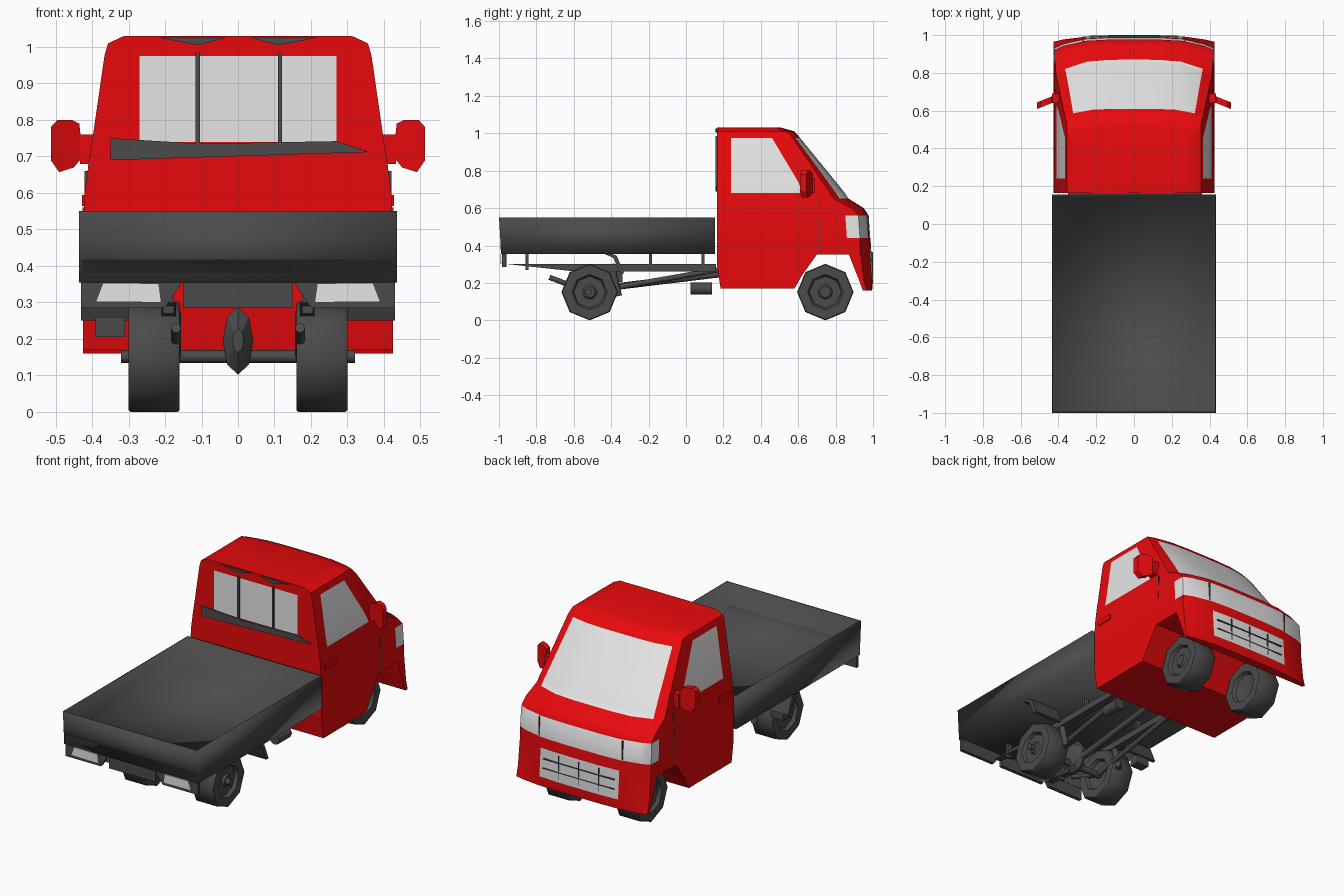
import bpy, bmesh, math
from mathutils import Vector

cube = bpy.data.objects.get("Cube")
if cube:
    bpy.data.objects.remove(cube, do_unlink=True)


def material(name, rgb):
    m = bpy.data.materials.new(name)
    m.use_nodes = True
    color = (*rgb, 1.0)
    m.diffuse_color = color
    m.node_tree.nodes["Principled BSDF"].inputs["Base Color"].default_value = color
    return m


RED = material("red_paint", (0.84, 0.003, 0.004))
DARK = material("dark_grey", (0.07, 0.07, 0.07))
GLASS = material("pale_glass", (0.79, 0.79, 0.79))
CHROME = material("silver", (0.79, 0.79, 0.79))


def finish(name, bm, mats, angle=30):
    bmesh.ops.recalc_face_normals(bm, faces=bm.faces)
    mesh = bpy.data.meshes.new(name)
    bm.to_mesh(mesh)
    bm.free()
    for m in mats:
        mesh.materials.append(m)
    ob = bpy.data.objects.new(name, mesh)
    bpy.context.collection.objects.link(ob)
    if angle:
        bpy.ops.object.select_all(action="DESELECT")
        ob.select_set(True)
        bpy.context.view_layer.objects.active = ob
        bpy.ops.object.shade_smooth_by_angle(angle=math.radians(angle))
    return ob


def loft(name, rings, mats, rule=None, angle=30):
    """Skin closed rings of points, cap both ends."""
    bm = bmesh.new()
    vs = [[bm.verts.new(p) for p in ring] for ring in rings]
    n = len(vs[0])
    for i in range(len(vs) - 1):
        for j in range(n):
            k = (j + 1) % n
            f = bm.faces.new((vs[i][j], vs[i][k], vs[i + 1][k], vs[i + 1][j]))
            f.material_index = rule(i, j) if rule else 0
    bm.faces.new(vs[0])
    bm.faces.new(vs[-1])
    return finish(name, bm, mats, angle)


def prism(name, pts, axis, lo, hi, mat):
    """Extrude a 2D outline along x (outline y,z) or along y (outline x,z)."""
    place = (lambda p, t: (t, *p)) if axis == "x" else (lambda p, t: (p[0], t, p[1]))
    return loft(name, [[place(p, t) for p in pts] for t in (lo, hi)], [mat], angle=0)


def box(name, x, y, z, mat):
    return prism(name, [(x[0], z[0]), (x[1], z[0]), (x[1], z[1]), (x[0], z[1])],
                 "y", y[0], y[1], mat)


def rod(name, a, b, r, mat, sides=8):
    a, b = Vector(a), Vector(b)
    q = (b - a).to_track_quat("Z", "Y")
    turn = [2 * math.pi * k / sides for k in range(sides)]
    circle = [q @ Vector((r * math.cos(t), r * math.sin(t), 0)) for t in turn]
    return loft(name, [[p + c for c in circle] for p in (a, b)], [mat], angle=50)


def span(c, h):
    return (c - h, c + h)


# Cab: horizontal rings of z, front corner y, front bulge, half width, side window front
BACK = 0.165
FRONT = [1, 0.88, 0.6, 0.3, 0, -0.3, -0.6, -0.88, -1]
LEVELS = [
    (0.39, 0.93, 0.06, 0.425, 0.70),
    (0.44, 0.93, 0.055, 0.425, 0.70),
    (0.56, 0.922, 0.055, 0.422, 0.70),
    (0.60, 0.885, 0.065, 0.42, 0.68),
    (0.65, 0.79, 0.08, 0.413, 0.64),
    (0.68, 0.77, 0.08, 0.41, 0.625),
    (0.74, 0.73, 0.072, 0.40, 0.60),
    (0.975, 0.57, 0.04, 0.366, 0.46),
    (1.01, 0.54, 0.04, 0.356, 0.44),
    (1.03, 0.48, 0.03, 0.313, 0.40),
]


def front_curve(z, yf, bulge, w):
    return [(t * w, yf + bulge * (1 - t ** 4), z) for t in FRONT]


def cab_ring(z, yf, bulge, w, wf):
    rear = [(x, BACK, z) for x in (-w, -0.27, 0, 0.27, w)]
    side = [(w, y, z) for y in (0.24, wf, yf - 0.07)]
    other = [(-w, y, z) for y in (yf - 0.07, wf, 0.24)]
    return rear + side + front_curve(z, yf, bulge, w) + other


def cab_colour(i, j):
    if i == 6 and j in (1, 2):                  # rear window
        return 1
    if i in (5, 6) and j in (5, 18):            # door windows
        return 1
    if i in (4, 5, 6) and 9 <= j <= 14:         # windscreen
        return 1
    if i == 1 and 7 <= j <= 16:                 # headlamp band
        return 2
    return 0


loft("cab", [cab_ring(*lv) for lv in LEVELS], [RED, GLASS, CHROME], cab_colour, 35)

# Lower cab with the wheel arch cut away in front
prism("lower_cab", [(0.185, 0.17), (0.58, 0.17), (0.62, 0.24), (0.70, 0.352), (0.875, 0.352),
                    (0.875, 0.39), (0.165, 0.39), (0.165, 0.30)], "x", -0.425, 0.425, RED)

# Front bumper with the grille
bumper = []
for z, yf, bulge, back in ((0.16, 0.965, 0.03, 0.945), (0.215, 0.95, 0.05, 0.925),
                           (0.38, 0.93, 0.06, 0.86), (0.39, 0.93, 0.06, 0.86)):
    bumper.append(front_curve(z, yf, bulge, 0.425) + [(-0.425, back, z), (0.425, back, z)])
loft("front_bumper", bumper, [RED, CHROME], lambda i, j: int(i == 1 and 2 <= j <= 5))
for z in (0.27, 0.325):
    box("grille_bar", (-0.23, 0.23), (0.985, 0.999), span(z, 0.002), DARK)
for x in (-0.13, 0, 0.13):
    box("grille_post", span(x, 0.002), (0.985, 0.999), (0.23, 0.365), DARK)

# Rear window frame and dividers
prism("rear_window_sill", [(-0.35, 0.69), (0.36, 0.712), (0.27, 0.742), (-0.1, 0.735), (-0.35, 0.75)],
      "y", 0.157, 0.166, DARK)
for x in (-0.11, 0.115):
    box("rear_window_divider", span(x, 0.006), (0.157, 0.166), (0.735, 0.985), DARK)
for s in (-1, 1):
    prism("roof_edge_strip", [(s * 0.22, 1.026), (s * 0.03, 1.026), (s * 0.11, 1.005)],
          "y", 0.157, 0.166, DARK)

# Parts on both sides of the cab; the mirrors are swept back
MIRROR = [(0.45, 0.67), (0.425, 0.70), (0.435, 0.79), (0.455, 0.80), (0.495, 0.80),
          (0.513, 0.78), (0.513, 0.69), (0.49, 0.657)]
for s in (-1, 1):
    loft("wing_mirror", [[(s * x, y + 0.4 * (0.51 - x), z) for x, z in MIRROR]
                         for y in (0.61, 0.645)], [RED])
    box("mirror_arm", span(s * 0.415, 0.018), (0.64, 0.69), (0.68, 0.76), RED)
    box("door_handle", span(s * 0.421, 0.006), (0.20, 0.30), (0.565, 0.595), RED)
    box("door_seam", span(s * 0.421, 0.005), (0.708, 0.713), (0.36, 0.56), DARK)
    box("upper_door_seam", span(s * 0.415, 0.005), (0.708, 0.713), (0.56, 0.66), DARK)
    box("headlamp_seam", span(s * 0.27, 0.002), (0.96, 0.978), (0.445, 0.555), DARK)

# Load bed: open tray
bm = bmesh.new()
bmesh.ops.create_cube(bm, size=1)
for v in bm.verts:
    v.co = (v.co.x * 0.87, -0.4225 + v.co.y * 1.155, 0.4525 + v.co.z * 0.195)
    if v.co.z < 0.4 and v.co.y < -0.9:
        v.co.y += 0.012
top = max(bm.faces, key=lambda f: f.calc_center_median().z)
for rim in (0.01, 0.002):
    bmesh.ops.inset_region(bm, faces=[top], thickness=rim)
for v in top.verts:
    v.co.z -= 0.17
finish("load_bed", bm, [DARK], 95)

# Tail panels, lamps, mudguards, rails and springs
GUARD = [(-0.45, 0.36), (-0.39, 0.335), (-0.35, 0.25), (-0.33, 0.25), (-0.37, 0.345), (-0.43, 0.37)]
for s in (-1, 1):
    prism("tail_panel", [(s * x, z) for x, z in
                         ((0.43, 0.36), (0.15, 0.36), (0.2, 0.285), (0.43, 0.285))],
          "y", -0.985, -0.965, DARK)
    prism("tail_lamp", [(s * x, z) for x, z in
                        ((0.37, 0.354), (0.217, 0.352), (0.21, 0.30), (0.39, 0.302))],
          "y", -0.992, -0.984, CHROME)
    x0, x1 = sorted((s * 0.25, s * 0.43))
    prism("mudguard", GUARD, "x", x0, x1, DARK)
    x0, x1 = sorted((s * 0.17, s * 0.21))
    prism("chassis_rail", [(-0.95, 0.30), (-0.6, 0.262), (0.16, 0.262), (0.16, 0.30)],
          "x", x0, x1, DARK)
    for y in (-0.85, -0.19, 0.09):
        box("rail_post", span(s * 0.19, 0.015), span(y, 0.008), (0.27, 0.36), DARK)
    rod("spring_front", (s * 0.17, -0.52, 0.15), (s * 0.17, 0.17, 0.27), 0.014, DARK)
    rod("spring_rear", (s * 0.17, -0.52, 0.15), (s * 0.17, -0.73, 0.23), 0.014, DARK)
    rod("damper", (s * 0.19, -0.36, 0.13), (s * 0.19, -0.40, 0.30), 0.018, DARK)
box("number_plate_panel", (-0.15, 0.15), (-0.98, -0.96), (0.285, 0.36), DARK)

# Rear axle, differential, drive shaft and exhaust
rod("rear_axle", (-0.32, -0.52, 0.152), (0.32, -0.52, 0.152), 0.018, DARK)
loft("differential", [[(r * math.cos(a), y, 0.195 + 2.2 * r * math.sin(a))
                       for a in (k * math.pi / 4 for k in range(8))]
                      for y, r in ((-0.58, 0.015), (-0.54, 0.042), (-0.48, 0.042), (-0.43, 0.015))], [DARK])
rod("drive_shaft", (0, -0.46, 0.17), (0, 0.2, 0.25), 0.018, DARK)
rod("muffler", (0.22, 0.025, 0.17), (0.22, 0.14, 0.17), 0.032, DARK)
box("side_bracket", (-0.39, -0.31), (-0.40, -0.34), (0.205, 0.26), DARK)

# Wheels: eight-sided, with recessed hubs
WHEEL = [(-0.04, 0.04), (-0.05, 0.085), (-0.07, 0.095), (-0.07, 0.146), (-0.064, 0.151),
         (0.064, 0.151), (0.07, 0.146), (0.07, 0.095), (0.05, 0.085), (0.05, 0.04), (0.062, 0.03)]
for label, y in (("rear", -0.515), ("front", 0.745)):
    for s, side in ((-1, "right"), (1, "left")):
        rings = [[(s * (0.23 + dx), y + r * math.sin(k * math.pi / 4),
                   0.151 + r * math.cos(k * math.pi / 4)) for k in range(8)] for dx, r in WHEEL]
        loft(f"{label}_{side}_wheel", rings, [DARK], angle=46)
